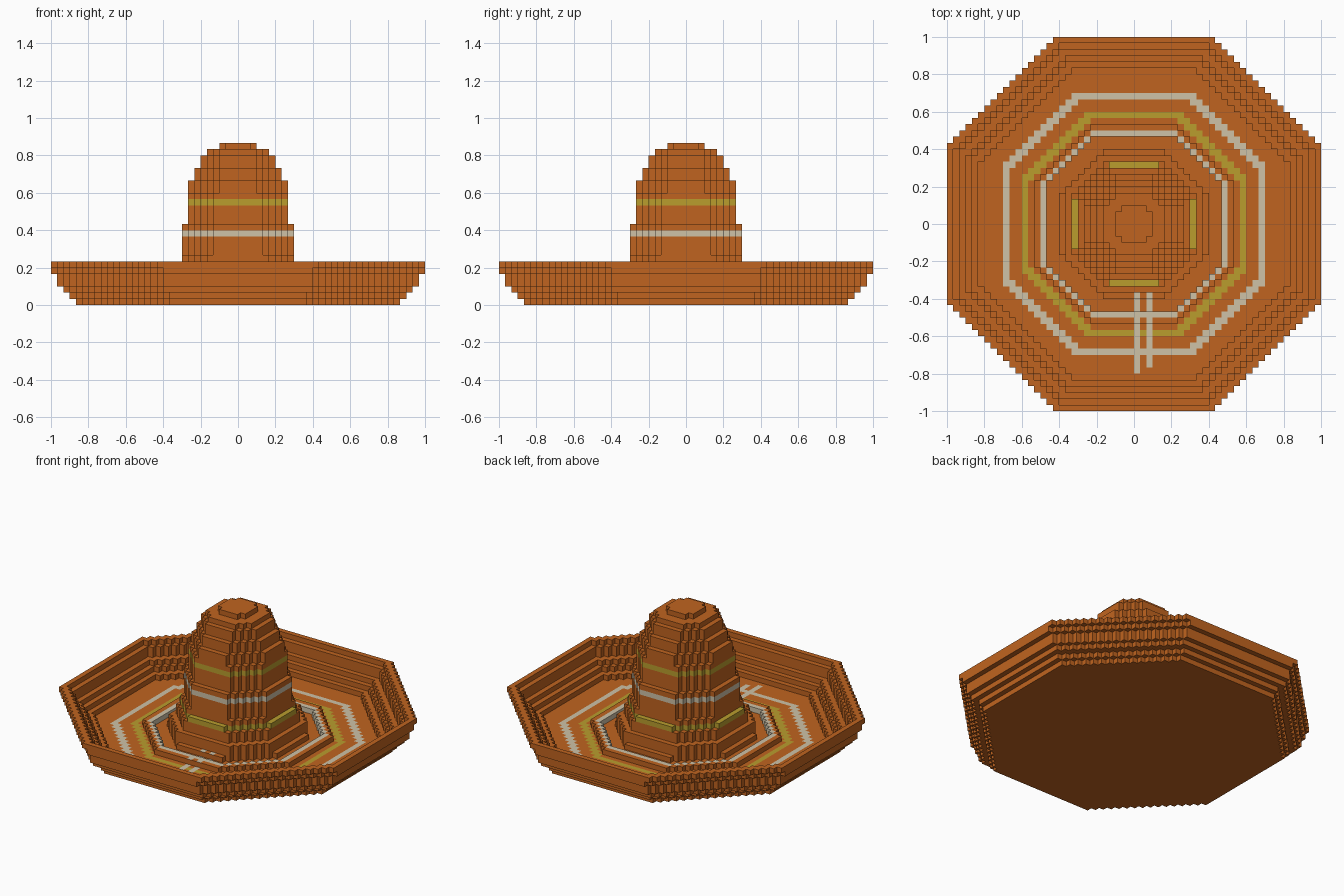
import bpy, bmesh
from mathutils import Vector

if "Cube" in bpy.data.objects:
    bpy.data.objects.remove(bpy.data.objects["Cube"])

U = 1 / 30                      # block size
ORANGE, YELLOW, CREAM = 0, 1, 2


def material(name, rgb):
    m = bpy.data.materials.new(name)
    m.diffuse_color = (*rgb, 1)
    m.use_nodes = True
    m.node_tree.nodes["Principled BSDF"].inputs["Base Color"].default_value = m.diffuse_color
    return m


MATS = [material("orange_straw", (0.53, 0.127, 0.014)),
        material("mustard_yellow", (0.49, 0.34, 0.027)),
        material("cream", (0.62, 0.54, 0.39))]


def octagon(h, f):
    """Block columns inside an octagon of half-size h and half flat side f."""
    return {(x, y) for x in range(-h, h) for y in range(-h, h)
            if abs(x + .5) + abs(y + .5) <= h + f - 1}


cells = {}                      # (x, y, z) -> (part, colour)
top_paint = {}                  # (x, y, z) -> colour of the upper face


def fill(part, columns, z, colour=ORANGE):
    for x, y in columns:
        cells[x, y, z] = (part, colour)


# brim floor
fill("brim", octagon(26, 11), 0)

# upturned rim: outer size, outer flat, inner size, inner flat per layer
RIM = [(27, 11, 25, 10), (28, 12, 26, 11), (29, 12, 27, 11),
       (29, 12, 28, 12), (30, 12, 28, 12), (30, 13, 29, 12)]
for z, (ho, fo, hi, fi) in enumerate(RIM, 1):
    fill("rim", octagon(ho, fo) - octagon(hi, fi), z)

# low ridge around the crown with a cream inner edge
fill("ridge", octagon(16, 7) - octagon(15, 7), 1)
fill("ridge", octagon(15, 7) - octagon(14, 7), 1, CREAM)

# crown: size, flat, number of layers, colour
CROWN = [(12, 5, 1, ORANGE), (11, 6, 2, ORANGE), (10, 5, 2, ORANGE),
         (10, 4, 1, YELLOW), (9, 5, 1, ORANGE), (9, 4, 3, ORANGE),
         (9, 4, 1, CREAM), (9, 4, 1, ORANGE), (8, 4, 3, ORANGE),
         (8, 4, 1, YELLOW), (8, 4, 1, ORANGE), (8, 3, 2, ORANGE),
         (7, 3, 2, ORANGE), (6, 3, 2, ORANGE), (5, 3, 1, ORANGE),
         (3, 2, 1, ORANGE)]
z = 1
for h, f, count, colour in CROWN:
    for _ in range(count):
        fill("crown", octagon(h, f), z, colour)
        z += 1

# painted rings on the brim floor
for h, f, colour in [(21, 10, CREAM), (18, 8, YELLOW)]:
    for x, y in octagon(h, f) - octagon(h - 1, f - 1):
        top_paint[x, y, 0] = colour

# two painted stripes at the front, following the uppermost blocks
for x, start in [(0, -24), (2, -23)]:
    for y in range(start, -11):
        top_paint[x, y, 1 if (x, y, 1) in cells else 0] = CREAM

# outer faces: direction and its two in-plane axes
SIDES = []
for axis in range(3):
    for sign in (1, -1):
        n, a, b = Vector(), Vector(), Vector()
        n[axis], a[(axis + 1) % 3], b[(axis + 2) % 3] = sign, .5, .5 * sign
        SIDES.append((n, a, b))


def build(part):
    """Turn the exposed block sides of one part into a mesh object."""
    bm = bmesh.new()
    verts = {}

    def vert(p):
        key = tuple(round(c) for c in p)
        if key not in verts:
            verts[key] = bm.verts.new(Vector(key) * U)
        return verts[key]

    for cell, (owner, colour) in cells.items():
        if owner != part:
            continue
        centre = Vector(cell) + Vector((.5, .5, .5))
        for n, a, b in SIDES:
            if tuple(int(c + d) for c, d in zip(cell, n)) in cells:
                continue
            m = centre + n * .5
            face = bm.faces.new([vert(m - a - b), vert(m + a - b),
                                 vert(m + a + b), vert(m - a + b)])
            face.material_index = top_paint.get(cell, colour) if n.z > 0 else colour
    mesh = bpy.data.meshes.new(part)
    bm.to_mesh(mesh)
    bm.free()
    for m in MATS:
        mesh.materials.append(m)
    bpy.context.collection.objects.link(bpy.data.objects.new(part, mesh))


for part in ("brim", "rim", "ridge", "crown"):
    build(part)
